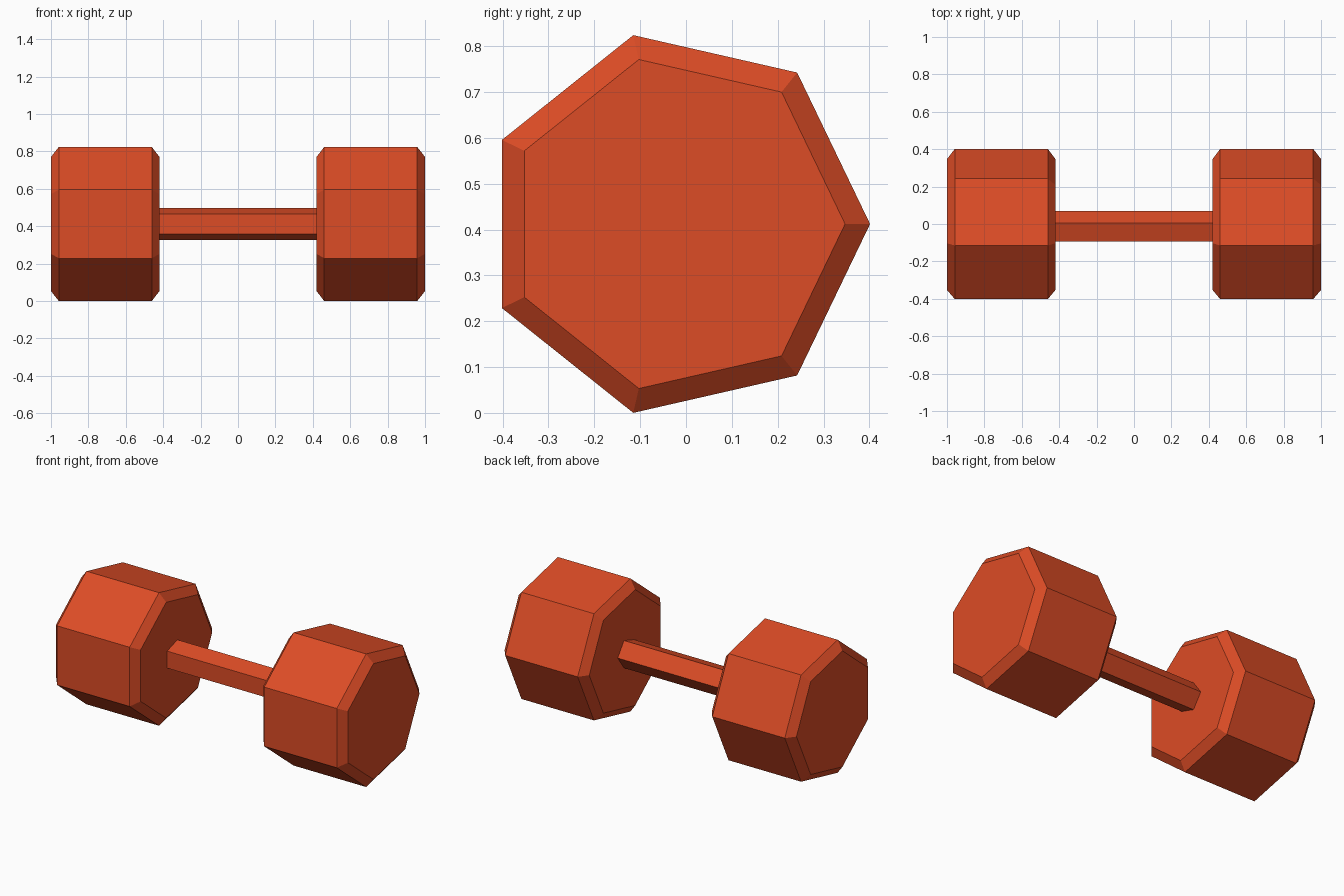
import bpy, bmesh
from math import cos, sin, tau

cube = bpy.data.objects.get("Cube")
if cube:
    bpy.data.objects.remove(cube)

# Shared axis of the weights and the handle
AXIS_Y, AXIS_Z = -0.021, 0.412

red = bpy.data.materials.new("orange_red")
red.use_nodes = True
colour = (0.72, 0.072, 0.019, 1)
red.diffuse_color = colour
red.node_tree.nodes["Principled BSDF"].inputs["Base Color"].default_value = colour


def lathe_along_x(name, sides, profile):
    """Flat-sided solid around the x axis from (x, radius) stations."""
    bm = bmesh.new()
    rings = []
    for x, r in profile:
        angles = [tau * i / sides for i in range(sides)]
        rings.append([bm.verts.new((x, AXIS_Y + r * cos(a), AXIS_Z + r * sin(a)))
                      for a in angles])
    for a, b in zip(rings, rings[1:]):
        for i in range(sides):
            j = (i + 1) % sides
            bm.faces.new((a[i], a[j], b[j], b[i]))
    bm.faces.new(rings[0])
    bm.faces.new(rings[-1])
    bmesh.ops.recalc_face_normals(bm, faces=bm.faces)
    mesh = bpy.data.meshes.new(name)
    bm.to_mesh(mesh)
    bm.free()
    mesh.materials.append(red)
    obj = bpy.data.objects.new(name, mesh)
    bpy.context.collection.objects.link(obj)
    return obj


# Seven-sided weights with chamfered rims
weight_profile = [(0.42, 0.368), (0.461, 0.4225), (0.958, 0.4225), (1.0, 0.368)]
for name, side in (("left_weight", 1), ("right_weight", -1)):
    lathe_along_x(name, 7, [(side * x, r) for x, r in weight_profile])

# Five-sided handle, ends set just inside the weights
lathe_along_x("handle", 5, [(-0.425, 0.0895), (0.425, 0.0895)])
